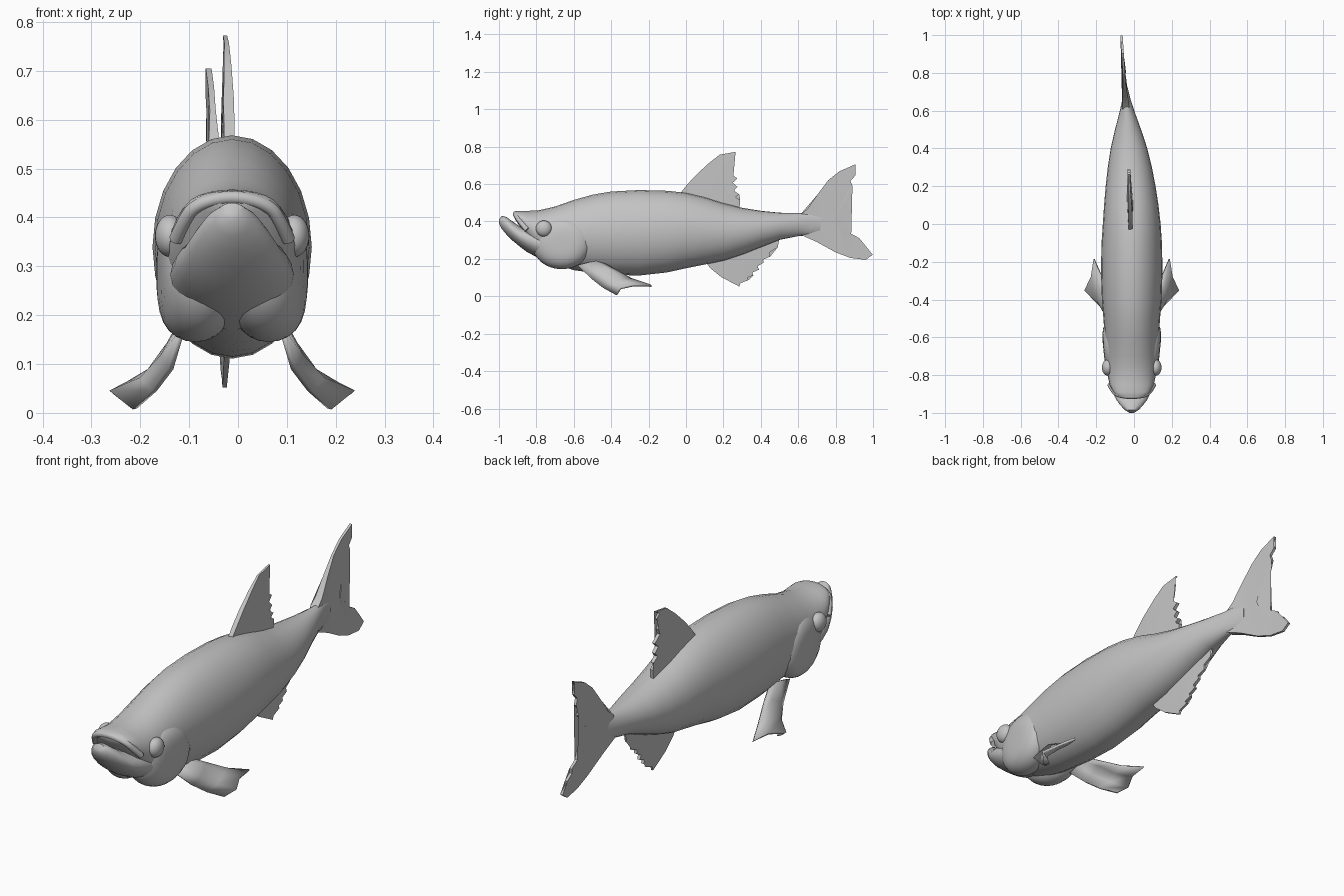
import bpy
import bmesh
import math
from mathutils import Vector

default_cube = bpy.data.objects.get("Cube")
if default_cube:
    bpy.data.objects.remove(default_cube, do_unlink=True)

# One plain grey for the whole fish
grey = bpy.data.materials.new("plain grey")
grey.use_nodes = True
colour = (0.55, 0.55, 0.55, 1)
grey.diffuse_color = colour
grey.node_tree.nodes["Principled BSDF"].inputs["Base Color"].default_value = colour


def finish(name, bm, angle=50):
    """Turn a bmesh into a named, smoothly shaded object."""
    bmesh.ops.recalc_face_normals(bm, faces=bm.faces)
    mesh = bpy.data.meshes.new(name)
    bm.to_mesh(mesh)
    bm.free()
    mesh.materials.append(grey)
    obj = bpy.data.objects.new(name, mesh)
    bpy.context.collection.objects.link(obj)
    bpy.ops.object.select_all(action="DESELECT")
    obj.select_set(True)
    bpy.context.view_layer.objects.active = obj
    bpy.ops.object.shade_smooth_by_angle(angle=math.radians(angle))
    return obj


def spine_x(y):
    """Sideways bend of the body, growing toward the tail."""
    return -0.012 - 0.048 * max(0, y) ** 1.3


def loft(name, stations, sides=24):
    """Join oval sections given as (y, top, bottom, half width)."""
    bm = bmesh.new()
    rings = []
    for y, top, bottom, half in stations:
        ring = []
        for i in range(sides):
            a = math.tau * i / sides
            x = spine_x(y) + half * math.cos(a)
            z = (top + bottom) / 2 + (top - bottom) / 2 * math.sin(a)
            ring.append(bm.verts.new((x, y, z)))
        rings.append(ring)
    for a, b in zip(rings, rings[1:]):
        for i in range(sides):
            j = (i + 1) % sides
            bm.faces.new((a[i], a[j], b[j], b[i]))
    bm.faces.new(rings[0])
    bm.faces.new(rings[-1])
    return finish(name, bm)


def ragged(tips, depth):
    """Put a notch between neighbouring fin-ray tips."""
    edge = []
    for a, b in zip(tips, tips[1:]):
        notch = ((a[0] + b[0]) / 2 - depth, (a[1] + b[1]) / 2)
        edge += [a, notch]
    return edge + [tips[-1]]


def fin(name, outline, root, reach, thick):
    """Flat fin in the y-z plane that thins out away from its root."""
    bm = bmesh.new()
    sheets = []
    for side in (-1, 1):
        sheet = []
        for y, z in outline:
            far = min(1, math.dist((y, z), root) / reach)
            half = thick * (1 - 0.75 * far)
            sheet.append(bm.verts.new((spine_x(y) - 0.006 + side * half, y, z)))
        bm.faces.new(sheet)
        sheets.append(sheet)
    left, right = sheets
    for i in range(len(outline)):
        bm.faces.new((left[i - 1], left[i], right[i], right[i - 1]))
    bmesh.ops.triangulate(bm, faces=[f for f in bm.faces if len(f.verts) > 4])
    return finish(name, bm, 35)


def blob(name, centre, size, shape=None):
    """Ellipsoid, optionally reshaped in unit space."""
    bm = bmesh.new()
    bmesh.ops.create_uvsphere(bm, u_segments=24, v_segments=16, radius=1)
    for v in bm.verts:
        p = shape(v.co) if shape else v.co
        v.co = Vector(centre) + Vector([p[i] * size[i] for i in range(3)])
    return finish(name, bm)


# Body with the upper jaw at its front
loft("body", [
    (-.92, .45, .425, .045), (-.91, .455, .405, .075), (-.89, .457, .375, .097),
    (-.85, .457, .3, .117), (-.8, .458, .23, .128), (-.75, .468, .19, .135),
    (-.7, .48, .17, .138), (-.6, .515, .14, .143), (-.5, .543, .125, .15),
    (-.4, .56, .115, .158), (-.25, .568, .111, .163), (-.1, .564, .128, .16),
    (0, .553, .15, .153), (.1, .53, .17, .144), (.2, .498, .19, .132),
    (.3, .473, .222, .117), (.4, .457, .262, .097), (.5, .447, .302, .069),
    (.6, .444, .322, .038), (.66, .445, .325, .022), (.72, .43, .34, .01)])

# Protruding lower jaw
loft("lower_jaw", [
    (-1, .41, .39, .012), (-.985, .43, .36, .036), (-.96, .424, .33, .06),
    (-.93, .402, .3, .082), (-.89, .375, .267, .102), (-.85, .37, .237, .117),
    (-.8, .36, .21, .126), (-.7, .34, .17, .13)])

# Rolled upper lip
lip_curve = bpy.data.curves.new("upper_lip", "CURVE")
lip_curve.dimensions = "3D"
lip_curve.bevel_depth = 0.014
lip_curve.bevel_resolution = 3
lip_curve.use_fill_caps = True
spline = lip_curve.splines.new("NURBS")
half_lip = [(.115, -.85, .355), (.1, -.88, .39), (.075, -.905, .427)]
path = half_lip + [(0, -.915, .445)] + [(-x, y, z) for x, y, z in reversed(half_lip)]
spline.points.add(len(path) - 1)
for point, (x, y, z) in zip(spline.points, path):
    point.co = (x + spine_x(y), y, z, 1)
spline.use_endpoint_u = True
spline.order_u = 3
lip_curve.materials.append(grey)
lip = bpy.data.objects.new("upper_lip", lip_curve)
bpy.context.collection.objects.link(lip)

# Dorsal fin
dorsal_edge = ragged([(.265, .772), (.255, .735), (.245, .685), (.275, .63),
                      (.275, .585), (.285, .545), (.29, .515)], .025)
fin("dorsal_fin", [(-.04, .54), (0, .59), (.05, .645), (.12, .71), (.18, .757)]
    + dorsal_edge + [(.285, .46), (.12, .5)], (.1, .52), .26, .017)

# Anal fin
anal_edge = ragged([(.285, .052), (.335, .087), (.36, .112), (.39, .142),
                    (.415, .18), (.45, .212), (.49, .262), (.5, .31)], .02)
fin("anal_fin", [(.1, .19), (.13, .15), (.19, .102)]
    + anal_edge + [(.3, .26)], (.28, .24), .2, .015)

# Forked tail fin
upper_lobe = ragged([(.905, .705), (.905, .645), (.89, .59), (.872, .535),
                     (.845, .48), (.81, .445)], .018)
lower_lobe = ragged([(.825, .4), (.875, .36), (.925, .312), (.96, .27),
                     (.998, .222)], .02)
fin("tail_fin", [(.61, .435), (.65, .468), (.7, .54), (.76, .62), (.82, .668)]
    + upper_lobe + [(.8, .41)] + lower_lobe
    + [(.96, .195), (.88, .205), (.8, .235), (.7, .29), (.61, .33)],
    (.64, .38), .25, .024)


def cover_shape(p):
    """Full, blunt-edged cheek that flares toward the back."""
    r = min(1, math.hypot(p.y, p.z))
    return (math.copysign(math.sqrt(1 - r ** 4), p.x), p.y, p.z)


# Ragged paddle fins: leading, middle and trailing rays from root to tip
rays = [[(.1, -.58, .165), (.122, -.5, .09), (.155, -.44, .045), (.195, -.37, .008)],
        [(.1, -.52, .18), (.138, -.46, .115), (.18, -.4, .07), (.243, -.35, .042)],
        [(.1, -.48, .185), (.125, -.41, .14), (.165, -.34, .085), (.21, -.28, .058)],
        [(.09, -.45, .18), (.115, -.38, .142), (.15, -.29, .092), (.195, -.185, .056)]]

for side, label in ((1, "left"), (-1, "right")):
    middle = spine_x(-1)
    # Gill cover, sheared so the rear edge stands off the body
    cover = blob(label + "_gill_cover", (middle + side * .075, -.665, .285),
                 (.075, .16, .14), cover_shape)
    for v in cover.data.vertices:
        v.co.x += side * .1 * (v.co.y + .665)
    # Bulging eye
    blob(label + "_eye", (middle + side * .127, -.76, .362), (.031, .043, .043))
    # Pectoral fin
    bm = bmesh.new()
    grid = [[bm.verts.new((middle + side * (x + .004), y, z)) for x, y, z in ray]
            for ray in rays]
    for a, b in zip(grid, grid[1:]):
        for i in range(len(a) - 1):
            bm.faces.new((a[i], a[i + 1], b[i + 1], b[i]))
    paddle = finish(label + "_pectoral_fin", bm)
    solid = paddle.modifiers.new("thickness", "SOLIDIFY")
    solid.thickness = 0.012
    solid.offset = 0
